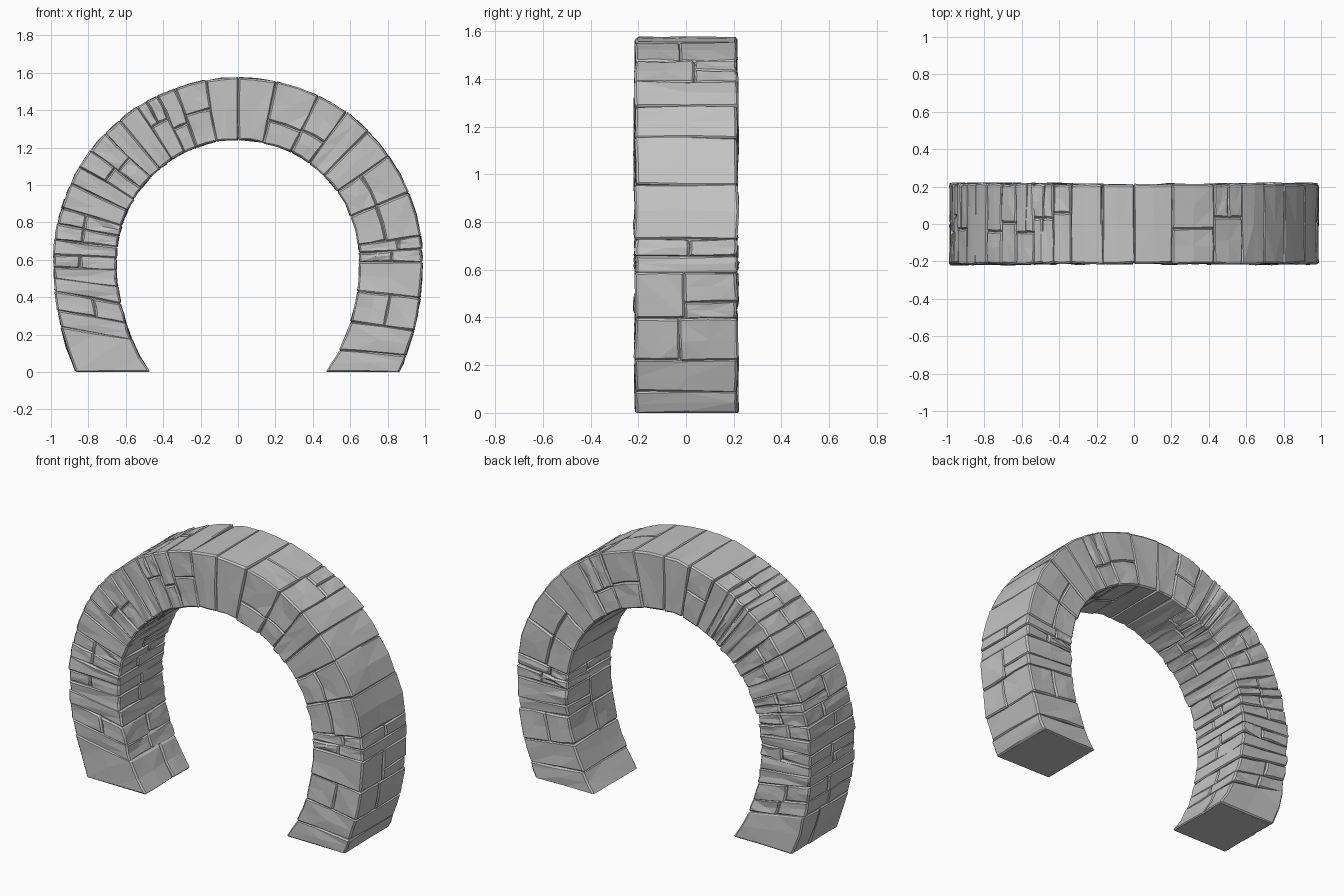
import bpy, bmesh, math, random
from mathutils import Vector

random.seed(7)
if "Cube" in bpy.data.objects:
    bpy.data.objects.remove(bpy.data.objects["Cube"])

R_IN, R_OUT, SPRING = 0.65, 0.986, 0.59
LOW_IN, LOW_OUT = 0.855, 1.23      # stretched radii below the spring line
FOOT = 28.7                        # degrees from spring line to the ground
HALF = 0.21                        # half depth

stone = bpy.data.materials.new("grey stone")
stone.use_nodes = True
grey = (0.55, 0.55, 0.55, 1)
stone.diffuse_color = grey
stone.node_tree.nodes["Principled BSDF"].inputs["Base Color"].default_value = grey


def arch(u, r, y):
    """Map angle u, thickness fraction r and depth y onto the horseshoe arch."""
    left = u <= 90
    v = u if left else 180 - u
    side = 1 if left else -1
    a_in = a_out = math.radians(v)
    b_in, b_out = R_IN, R_OUT
    if v < 0:
        tilt = side * 3 * math.sin(math.pi * v / FOOT)
        a_in, a_out = math.radians(v * 1.519), math.radians(v + tilt)
        b_in, b_out = LOW_IN, LOW_OUT
    inner = Vector((R_IN * math.cos(a_in), y, SPRING + b_in * math.sin(a_in)))
    outer = Vector((R_OUT * math.cos(a_out), y, SPRING + b_out * math.sin(a_out)))
    p = inner.lerp(outer, r)
    p.x *= side
    return p


def finish(name, bm):
    bmesh.ops.recalc_face_normals(bm, faces=bm.faces[:])
    mesh = bpy.data.meshes.new(name)
    bm.to_mesh(mesh)
    bm.free()
    mesh.materials.append(stone)
    ob = bpy.data.objects.new(name, mesh)
    bpy.context.collection.objects.link(ob)
    return ob


def add_stone(bm, lo, hi):
    """One rough block filling a cell of the arch."""
    block = bmesh.new()
    bmesh.ops.create_cube(block, size=1)
    bmesh.ops.subdivide_edges(block, edges=block.edges[:], cuts=1, use_grid_fill=True)
    push = random.uniform(-0.003, 0.007)
    for v in block.verts:
        u, r, y = [a + (b - a) * (c + 0.5) for a, b, c in zip(lo, hi, v.co)]
        # Exposed faces stand out by a slightly different amount per stone
        if abs(y) > HALF - 0.001:
            y += math.copysign(push + random.uniform(-0.004, 0.005), y)
        if r < 0.001 or r > 0.999:
            r += (push + random.uniform(-0.006, 0.003)) * (1 if r > 0.5 else -1)
        on_ground = u < 0.01 - FOOT or u > 179.99 + FOOT
        p = arch(u, r, y)
        p += Vector([random.uniform(-0.004, 0.004) for _ in range(3)])
        p.z = 0 if on_ground else max(p.z, 0.01)
        v.co = p
    bmesh.ops.triangulate(block, faces=block.faces[:], quad_method="SHORT_EDGE")
    scratch = bpy.data.meshes.new("stone_block")
    block.to_mesh(scratch)
    block.free()
    bm.from_mesh(scratch)
    bpy.data.meshes.remove(scratch)


def split_course(bm, u0, u1, chance):
    """Break one course into stones across its depth, thickness and height."""
    cells = [((u0, 0, -HALF), (u1, 1, HALF))]
    for axis, odds in ((2, chance + 0.15), (1, chance), (0, chance * 0.4)):
        result = []
        for lo, hi in cells:
            if random.random() < odds and (axis or u1 - u0 > 6):
                cut = lo[axis] + (hi[axis] - lo[axis]) * random.uniform(0.35, 0.65)
                mid_hi, mid_lo = list(hi), list(lo)
                mid_hi[axis] = mid_lo[axis] = cut
                result += [(lo, mid_hi), (mid_lo, hi)]
            else:
                result.append((lo, hi))
        cells = result
    for lo, hi in cells:
        add_stone(bm, lo, hi)


# Courses of stones: joint angles and how often each course is broken up
sections = {
    "left_stones": ([-FOOT, -22, -14.5, -7, 0, 4, 8, 22, 35, 45, 54], 0.3),
    "crown_stones": ([54, 64, 78, 90, 100, 110, 116], 0.45),
    "right_stones": ([116, 123, 130, 136, 143, 149, 155, 163, 168, 173, 178,
                      182, 186, 190, 195, 199, 180 + FOOT], 0.6),
}
for name, (joints, chance) in sections.items():
    bm = bmesh.new()
    for u0, u1 in zip(joints, joints[1:]):
        at_foot = abs(u0 + FOOT) < 0.1 or abs(u1 - 180 - FOOT) < 0.1
        split_course(bm, u0, u1, 0.12 if at_foot else chance)
    ob = finish(name, bm)
    bevel = ob.modifiers.new("worn_edges", "BEVEL")
    bevel.width = 0.008
    bevel.segments = 1
    bevel.limit_method = "ANGLE"
    bevel.angle_limit = math.radians(50)

# Solid core just behind the stone faces
bm = bmesh.new()
steps = 72
rings = []
for i in range(steps + 1):
    u = -FOOT + (180 + 2 * FOOT) * i / steps
    rings.append([bm.verts.new(arch(u, r, y)) for r, y in
                  ((0.04, -0.197), (0.96, -0.197), (0.96, 0.197), (0.04, 0.197))])
for a, b in zip(rings, rings[1:]):
    for k in range(4):
        n = (k + 1) % 4
        bm.faces.new((a[k], a[n], b[n], b[k]))
bm.faces.new(rings[0])
bm.faces.new(rings[-1])
finish("mortar_core", bm)
